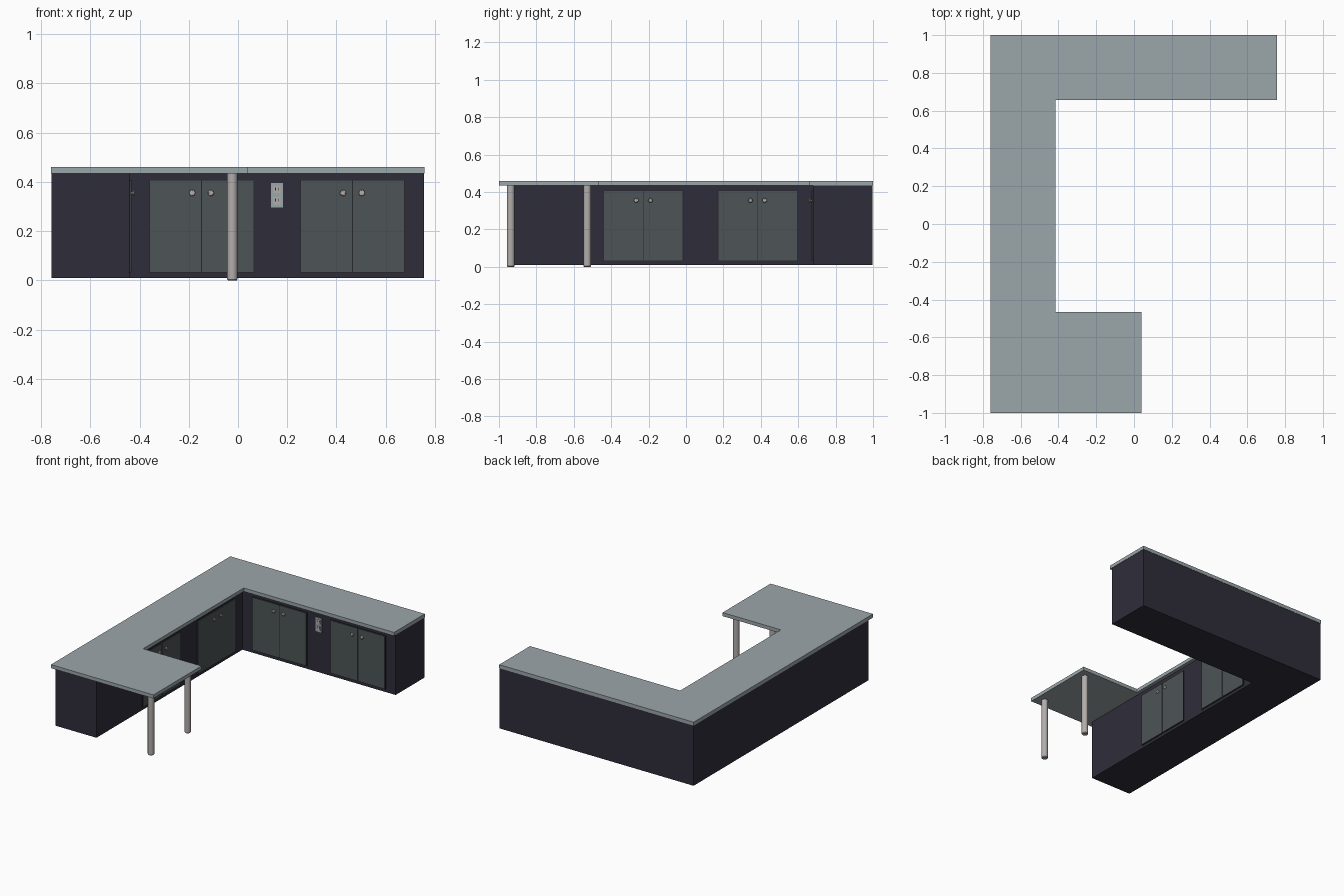
import bpy, bmesh, math
from mathutils import Matrix, Vector

if "Cube" in bpy.data.objects:
    bpy.data.objects.remove(bpy.data.objects["Cube"])


def mat(name, rgb):
    m = bpy.data.materials.new(name)
    m.diffuse_color = (*rgb, 1)
    m.use_nodes = True
    m.node_tree.nodes["Principled BSDF"].inputs["Base Color"].default_value = m.diffuse_color
    return m


STONE = mat("counter_grey", (0.33, 0.38, 0.40))
DARK = mat("cabinet_dark", (0.028, 0.026, 0.042))
DOOR = mat("door_grey", (0.075, 0.09, 0.095))
SEAM = mat("seam_dark", (0.02, 0.02, 0.025))
METAL = mat("metal", (0.45, 0.42, 0.41))


def finish(bm, name, m, frame=Matrix()):
    bmesh.ops.recalc_face_normals(bm, faces=bm.faces)
    me = bpy.data.meshes.new(name)
    bm.to_mesh(me)
    bm.free()
    me.materials.append(m)
    ob = bpy.data.objects.new(name, me)
    ob.matrix_world = frame
    bpy.context.collection.objects.link(ob)
    return ob


def slab(name, outline, z0, z1, m):
    bm = bmesh.new()
    f = bm.faces.new([bm.verts.new((x, y, z0)) for x, y in outline])
    ext = bmesh.ops.extrude_face_region(bm, geom=[f])["geom"]
    verts = [v for v in ext if isinstance(v, bmesh.types.BMVert)]
    bmesh.ops.translate(bm, verts=verts, vec=(0, 0, z1 - z0))
    return finish(bm, name, m)


def box(name, lo, hi, m, frame=Matrix()):
    lo, hi = Vector(lo), Vector(hi)
    bm = bmesh.new()
    bmesh.ops.create_cube(bm, size=1, matrix=Matrix.Translation((lo + hi) / 2)
                          @ Matrix.Diagonal((*(hi - lo), 1)))
    return finish(bm, name, m, frame)


def lathe(name, profile, m, frame, steps=24):
    # profile of (radius, height), starting and ending on the axis
    bm = bmesh.new()
    vs = [bm.verts.new((r, 0, z)) for r, z in profile]
    es = [bm.edges.new(p) for p in zip(vs, vs[1:])]
    bmesh.ops.spin(bm, geom=vs + es, axis=(0, 0, 1), cent=(0, 0, 0),
                   angle=math.tau, steps=steps)
    bmesh.ops.remove_doubles(bm, verts=bm.verts, dist=1e-5)
    for f in bm.faces:
        f.smooth = True
    for e in bm.edges:
        if len(e.link_faces) == 2 and e.calc_face_angle(0) > 0.6:
            e.smooth = False
    return finish(bm, name, m, frame)


# worktop and L-shaped cabinet carcass
slab("countertop", [(-.76, -1), (.04, -1), (.04, -.465), (-.415, -.465),
                    (-.415, .657), (.758, .657), (.758, 1), (-.76, 1)],
     .435, .46, STONE)
slab("cabinet_body", [(-.758, -.95), (-.44, -.95), (-.44, .678), (.756, .678),
                      (.756, .998), (-.758, .998)], .01, .435, DARK)

# wall frames: local x runs along the face, local -y points out of it
back = Matrix.Translation((0, .678, 0))
side = Matrix.Translation((-.44, 0, 0)) @ Matrix.Rotation(math.pi / 2, 4, 'Z')


def door_pair(label, frame, c):
    box(label + "_door_frame", (c - .214, -.004, .03), (c + .214, .004, .407), SEAM, frame)
    for s, tag in ((-1, "left"), (1, "right")):
        a, b = sorted((c + s * .002, c + s * .21))
        box(f"{label}_{tag}_door", (a, -.008, .033), (b, .002, .405), DOOR, frame)
        at = frame @ Matrix.Translation((c + s * .038, -.006, .355)) \
            @ Matrix.Rotation(math.pi / 2, 4, 'X')
        lathe(f"{label}_{tag}_knob", [(0, 0), (.006, 0), (.006, .006), (.0125, .008),
                                      (.0125, .012), (.009, .015), (0, .016)], METAL, at, 16)


door_pair("back_inner", back, -.148)
door_pair("back_outer", back, .465)
door_pair("side_front", side, -.228)
door_pair("side_rear", side, .383)

# power outlet between the back doors
box("outlet_plate", (.134, -.005, .297), (.182, .002, .396), STONE, back)
for z in (.324, .369):
    box("outlet_socket", (.144, -.007, z - .015), (.172, -.004, z + .015), METAL, back)
    for x in (.152, .164):
        box("outlet_slot", (x - .0015, -.0075, z - .004), (x + .0015, -.006, z + .009), SEAM, back)

# round legs under the peninsula
for y, tag in ((-.937, "front"), (-.528, "rear")):
    lathe(tag + "_leg", [(0, 0), (.018, 0), (.021, .004), (.021, .436), (0, .436)],
          METAL, Matrix.Translation((-.023, y, 0)))
